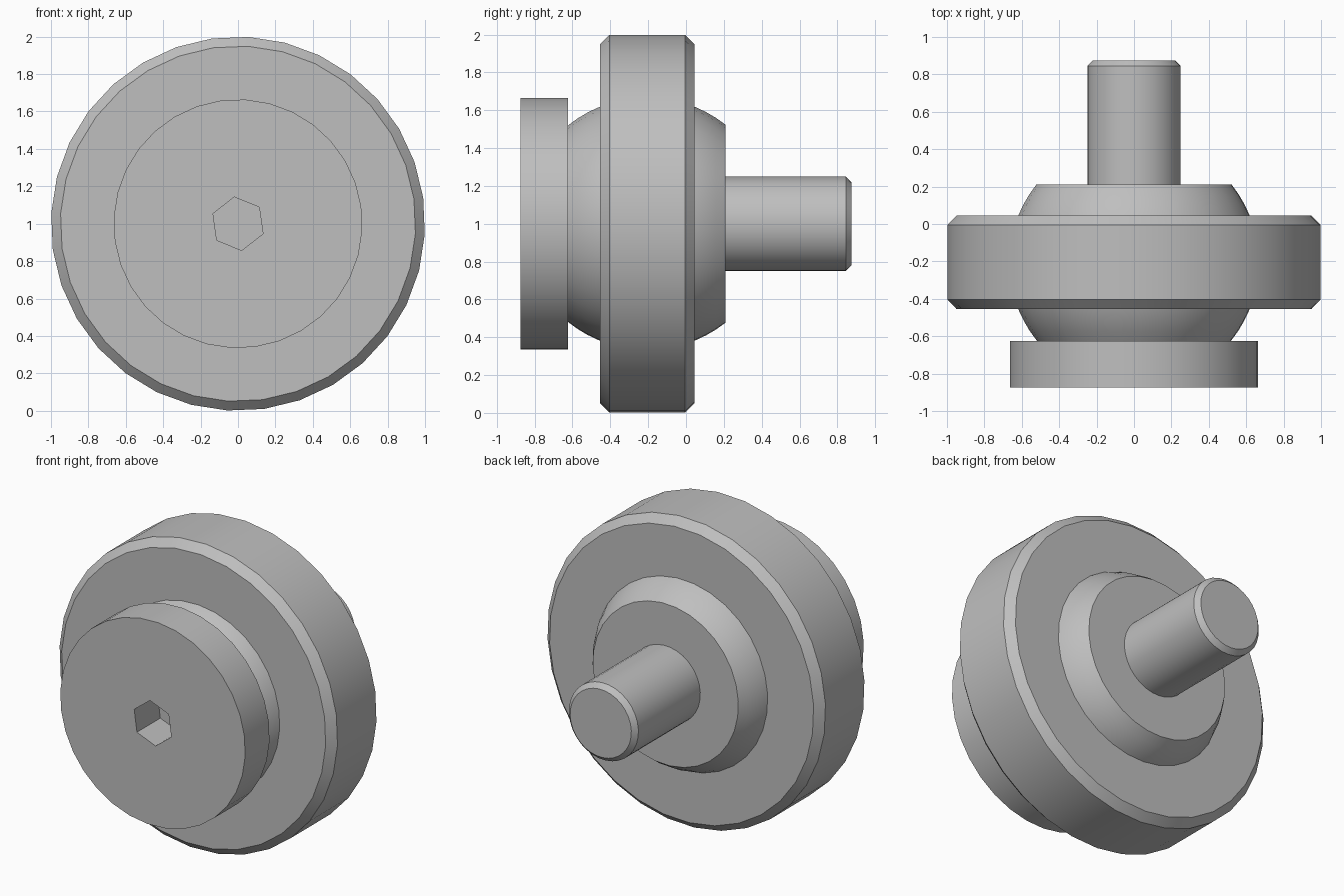
import bpy, bmesh
from math import sin, cos, pi, radians, sqrt

if "Cube" in bpy.data.objects:
    bpy.data.objects.remove(bpy.data.objects["Cube"], do_unlink=True)

SEGMENTS = 32
TURN = radians(8)
MID_Y = -0.205      # centre plane of the ring and ball
BALL_R = 0.668

steel = bpy.data.materials.new("grey steel")
steel.use_nodes = True
grey = (0.52, 0.52, 0.52, 1)
steel.diffuse_color = grey
steel.node_tree.nodes["Principled BSDF"].inputs["Base Color"].default_value = grey


def lathe(name, profile, sides=SEGMENTS, closed=False):
    """Turn a (radius, y) profile around the y axis at z = 1."""
    bm = bmesh.new()
    rings = []
    for r, y in profile:
        angles = [TURN + pi / 2 + 2 * pi * i / sides for i in range(sides)]
        rings.append([bm.verts.new((r * cos(a), y, 1 + r * sin(a))) for a in angles])
    pairs = list(zip(rings, rings[1:]))
    if closed:
        pairs.append((rings[-1], rings[0]))
    else:
        bm.faces.new(rings[0])
        bm.faces.new(rings[-1])
    for a, b in pairs:
        for i in range(sides):
            j = (i + 1) % sides
            bm.faces.new((a[i], a[j], b[j], b[i]))
    bmesh.ops.recalc_face_normals(bm, faces=bm.faces)
    mesh = bpy.data.meshes.new(name)
    bm.to_mesh(mesh)
    bm.free()
    mesh.materials.append(steel)
    obj = bpy.data.objects.new(name, mesh)
    bpy.context.collection.objects.link(obj)
    return obj


# Chamfered outer ring with a bore that meets the ball
outer_ring = lathe("outer_ring", [
    (0.61, -0.455), (0.95, -0.455), (1.0, -0.405),
    (1.0, -0.005), (0.95, 0.045), (0.61, 0.045)], closed=True)

# Ball cut flat at both ends
steps = 16
offsets = [-0.42 + 0.835 * i / steps for i in range(steps + 1)]
ball = lathe("ball", [(sqrt(BALL_R ** 2 - d * d), MID_Y + d) for d in offsets])

# Round head with a hexagonal socket
head = lathe("head", [(0.665, -0.875), (0.665, -0.625)])
socket = lathe("socket_cutter", [(0.144, -0.95), (0.144, -0.635)], sides=6)
socket.hide_render = True
cut = head.modifiers.new("socket", 'BOOLEAN')
cut.operation = 'DIFFERENCE'
cut.solver = 'EXACT'
cut.object = socket
bpy.context.view_layer.objects.active = head
bpy.ops.object.modifier_apply(modifier=cut.name)
bpy.data.objects.remove(socket, do_unlink=True)

# Shaft with a chamfered tip
shaft = lathe("shaft", [(0.25, 0.19), (0.25, 0.845), (0.22, 0.875)])

# Smooth round surfaces, keep machined edges sharp
bpy.ops.object.select_all(action='DESELECT')
for part in (outer_ring, ball, head, shaft):
    part.select_set(True)
bpy.ops.object.shade_smooth_by_angle(angle=radians(30))
